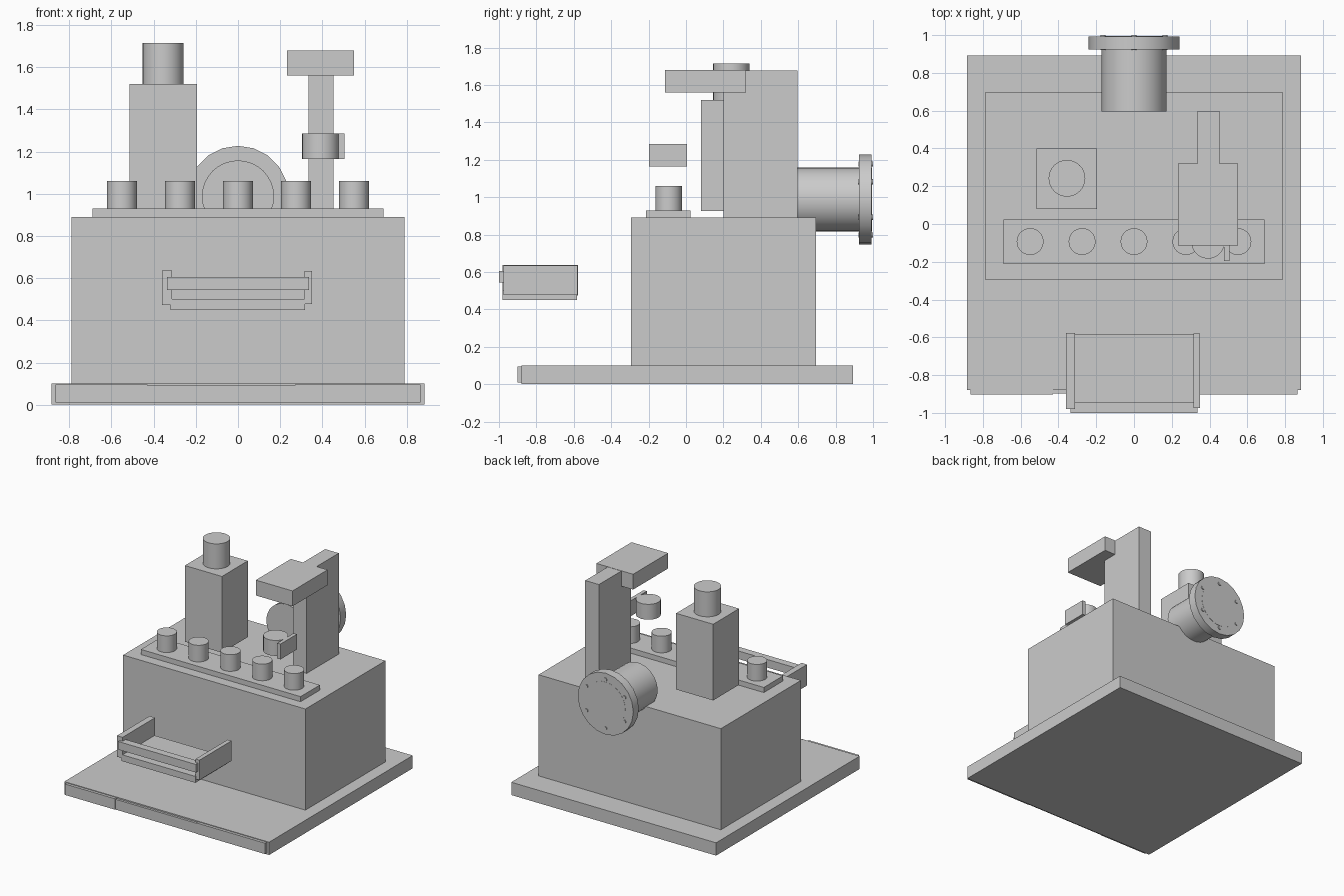
import bpy
from math import cos, sin, radians

cube = bpy.data.objects.get("Cube")
if cube:
    bpy.data.objects.remove(cube, do_unlink=True)

grey = bpy.data.materials.new("plain grey")
grey.use_nodes = True
colour = (0.6, 0.6, 0.6, 1)
grey.diffuse_color = colour
grey.node_tree.nodes["Principled BSDF"].inputs["Base Color"].default_value = colour


def box(name, x, y, z):
    """Box from (low, high) pairs along each axis."""
    bpy.ops.mesh.primitive_cube_add(size=1, location=[sum(p) / 2 for p in (x, y, z)])
    ob = bpy.context.object
    ob.name = name
    ob.scale = [p[1] - p[0] for p in (x, y, z)]
    bpy.ops.object.transform_apply(location=False, rotation=False, scale=True)
    ob.data.materials.append(grey)
    return ob


def cylinder(name, radius, centre, low, high, axis="z", sides=32):
    """Smooth cylinder between two positions on its axis."""
    a, b = centre
    mid = (low + high) / 2
    along_y = axis == "y"
    bpy.ops.mesh.primitive_cylinder_add(
        vertices=sides, radius=radius, depth=high - low,
        location=(a, mid, b) if along_y else (a, b, mid),
        rotation=(radians(90), 0, 0) if along_y else (0, 0, 0))
    ob = bpy.context.object
    ob.name = name
    ob.data.materials.append(grey)
    bpy.ops.object.shade_smooth_by_angle(angle=radians(35))
    return ob


# Base plate with three front edge strips
box("base_plate", (-0.885, 0.885), (-0.88, 0.893), (0, 0.1))
box("front_strip_right", (-0.865, -0.43), (-0.902, -0.88), (0.01, 0.095))
box("front_strip_middle", (-0.43, 0.27), (-0.898, -0.88), (0.01, 0.09))
box("front_strip_left", (0.27, 0.865), (-0.902, -0.88), (0.01, 0.095))

# Main body
box("machine_body", (-0.788, 0.788), (-0.293, 0.695), (0.1, 0.89))

# Control panel and its row of knobs
box("control_panel", (-0.69, 0.69), (-0.213, 0.025), (0.89, 0.93))
for i in range(5):
    cylinder(f"knob_{i + 1}", 0.071, (-0.55 + 0.275 * i, -0.093), 0.93, 1.06)

# Hopper tower
box("tower", (-0.515, -0.195), (0.08, 0.4), (0.925, 1.52))
cylinder("tower_cap", 0.097, (-0.355, 0.242), 1.52, 1.715)

# Upright arm with overhanging head
box("arm_column", (0.335, 0.453), (0.2, 0.597), (0.89, 1.678))
box("arm_head", (0.233, 0.55), (-0.113, 0.32), (1.56, 1.68))

# Cup under the head, with side handle
cylinder("cup", 0.088, (0.392, -0.095), 1.165, 1.285)
box("cup_handle", (0.477, 0.505), (-0.197, 0.005), (1.165, 1.285))

# Rear pipe, flange and ring of bolts
pipe_z = 0.987
cylinder("rear_pipe", 0.171, (0, pipe_z), 0.595, 0.994, "y")
cylinder("pipe_flange", 0.24, (0, pipe_z), 0.925, 0.993, "y", 20)
for i in range(6):
    t = radians(90 + 60 * i)
    cylinder(f"flange_bolt_{i + 1}", 0.014,
             (0.19 * cos(t), pipe_z + 0.19 * sin(t)), 0.921, 1.0, "y", 12)

# Front tray: floor, side walls and front rail
box("tray_floor", (-0.32, 0.318), (-0.98, -0.583), (0.45, 0.5))
box("tray_wall_right", (-0.36, -0.312), (-0.98, -0.577), (0.473, 0.637))
box("tray_wall_left", (0.316, 0.35), (-0.975, -0.58), (0.478, 0.634))
box("tray_rail", (-0.336, 0.336), (-1.0, -0.942), (0.543, 0.606))
